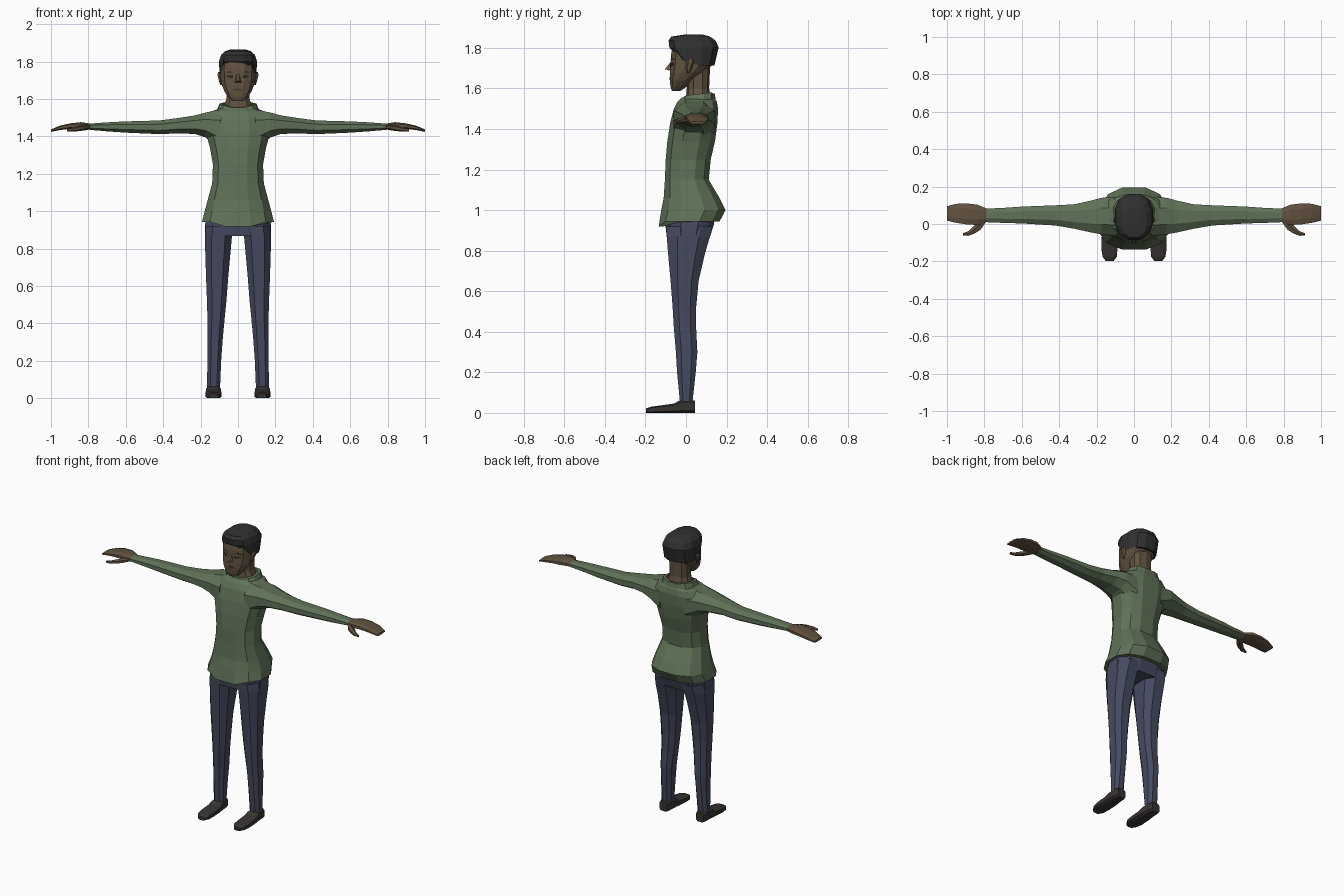
import bpy, bmesh, math
from mathutils import Vector
from mathutils.bvhtree import BVHTree


def material(name, rgb):
    m = bpy.data.materials.new(name)
    m.diffuse_color = (*rgb, 1)
    return m


SKIN = material("brown skin", (0.122, 0.084, 0.050))
SHIRT = material("green cloth", (0.115, 0.168, 0.095))
TROUSERS = material("navy cloth", (0.061, 0.069, 0.118))
HAIR = material("black hair", (0.030, 0.030, 0.031))
SHOE = material("dark leather", (0.038, 0.034, 0.032))
LIP = material("lip brown", (0.075, 0.045, 0.030))


def finish(name, bm, mat, mirror=False):
    bmesh.ops.recalc_face_normals(bm, faces=bm.faces)
    me = bpy.data.meshes.new(name)
    bm.to_mesh(me)
    bm.free()
    me.materials.append(mat)
    ob = bpy.data.objects.new(name, me)
    bpy.context.collection.objects.link(ob)
    if mirror:
        ob.modifiers.new("Mirror", 'MIRROR').use_mirror_merge = False
    return ob


def loft(name, axis, rings, mat, n=12, power=2.5, mirror=False, shape=None, caps=True):
    """Skin rings (t, a0, a1, b0, b1) along an axis; shape(ring, co) may bend points."""
    bm = bmesh.new()
    angles = [(i + 0.5) * 2 * math.pi / n for i in range(n)]
    unit = [[math.copysign(abs(f(a)) ** (2 / power), f(a)) for f in (math.cos, math.sin)]
            for a in angles]
    mu, mv = max(u[0] for u in unit), max(u[1] for u in unit)
    loops = []
    for k, (t, a0, a1, b0, b1) in enumerate(rings):
        loop = []
        for u, v in unit:
            a = (a0 + a1) / 2 + (a1 - a0) / 2 * u / mu
            b = (b0 + b1) / 2 + (b1 - b0) / 2 * v / mv
            co = {'x': Vector((t, a, b)), 'y': Vector((a, t, b)), 'z': Vector((a, b, t))}[axis]
            if shape:
                shape(k, co)
            loop.append(bm.verts.new(co))
        loops.append(loop)
    for p, q in zip(loops, loops[1:]):
        for i in range(n):
            j = (i + 1) % n
            bm.faces.new((p[i], p[j], q[j], q[i]))
    if caps:
        bm.faces.new(loops[0])
        bm.faces.new(loops[-1])
    return finish(name, bm, mat, mirror)


def body(rows):
    """Rows (z, half width, front, back) to symmetric rings."""
    return [(z, -w, w, f, b) for z, w, f, b in rows]


# Shirt body with a hem that dips at the front
def hem(k, co):
    if k == 0:
        co.z += -0.025 if co.y < -0.08 and abs(co.x) < 0.12 else 0.0


loft("shirt_body", 'z', body([
    (0.943, 0.192, -0.135, 0.165), (1.0, 0.178, -0.122, 0.195),
    (1.06, 0.162, -0.110, 0.165), (1.15, 0.138, -0.104, 0.112),
    (1.25, 0.134, -0.100, 0.122), (1.34, 0.150, -0.092, 0.143),
    (1.43, 0.175, -0.078, 0.155), (1.50, 0.165, -0.060, 0.158),
    (1.535, 0.135, -0.042, 0.152), (1.555, 0.09, -0.02, 0.14)]), SHIRT, shape=hem)

# Sleeves
loft("sleeve", 'x', [
    (0.09, -0.065, 0.145, 1.33, 1.545), (0.175, -0.055, 0.14, 1.395, 1.527),
    (0.23, -0.045, 0.125, 1.413, 1.512), (0.32, -0.025, 0.105, 1.416, 1.498),
    (0.42, -0.008, 0.10, 1.412, 1.485), (0.60, 0.003, 0.093, 1.42, 1.480),
    (0.70, 0.006, 0.086, 1.427, 1.475), (0.795, 0.010, 0.082, 1.435, 1.468)],
    SHIRT, n=8, power=2.2, mirror=True)


# Collar, lower at the front
def neckline(k, co):
    co.z += 0.12 * (co.y - 0.12) + (0.01 if abs(co.x) > 0.06 else 0)


loft("collar", 'z', body([(1.535, 0.112, -0.035, 0.147), (1.570, 0.098, -0.018, 0.142),
                          (1.570, 0.080, -0.002, 0.126), (1.535, 0.076, 0.0, 0.12)]),
     SHIRT, shape=neckline, caps=False)

# Hands and thumbs
loft("hand", 'x', [
    (0.775, 0.022, 0.076, 1.438, 1.464), (0.80, 0.005, 0.088, 1.438, 1.470),
    (0.84, -0.005, 0.104, 1.440, 1.476), (0.895, -0.002, 0.110, 1.441, 1.470),
    (0.95, 0.006, 0.108, 1.434, 1.458), (1.0, 0.018, 0.095, 1.424, 1.437)],
    SKIN, n=8, mirror=True)
loft("thumb", 'x', [
    (0.79, 0.012, 0.05, 1.438, 1.462), (0.82, -0.030, 0.03, 1.432, 1.462),
    (0.85, -0.050, -0.005, 1.428, 1.456), (0.885, -0.063, -0.038, 1.425, 1.447),
    (0.915, -0.062, -0.050, 1.425, 1.440)], SKIN, n=6, power=2, mirror=True)

# Trousers
loft("hips", 'z', body([(0.868, 0.177, -0.095, 0.118), (0.93, 0.176, -0.102, 0.138),
                        (1.0, 0.160, -0.098, 0.140)]), TROUSERS)
loft("trouser_leg", 'z', [
    (0.055, 0.096, 0.165, -0.030, 0.032), (0.20, 0.090, 0.164, -0.044, 0.048),
    (0.30, 0.083, 0.164, -0.050, 0.056), (0.42, 0.072, 0.163, -0.060, 0.050),
    (0.52, 0.062, 0.166, -0.066, 0.050), (0.65, 0.052, 0.171, -0.076, 0.062),
    (0.78, 0.040, 0.175, -0.088, 0.092), (0.87, 0.032, 0.177, -0.095, 0.118),
    (0.92, 0.02, 0.172, -0.098, 0.13)], TROUSERS, n=8, mirror=True)

# Shoes
loft("shoe", 'y', [
    (0.045, 0.105, 0.160, 0.0, 0.060), (0.020, 0.096, 0.168, 0.0, 0.066),
    (-0.030, 0.092, 0.170, 0.0, 0.062), (-0.060, 0.090, 0.172, 0.0, 0.046),
    (-0.130, 0.088, 0.175, 0.0, 0.036), (-0.175, 0.092, 0.168, 0.0, 0.030),
    (-0.197, 0.108, 0.152, 0.0, 0.022)], SHOE, n=8, power=4, mirror=True)

# Neck and head
loft("neck", 'z', body([(1.52, 0.085, -0.015, 0.135), (1.555, 0.078, 0.0, 0.122),
                        (1.60, 0.062, 0.004, 0.114), (1.73, 0.066, 0.0, 0.120)]), SKIN, n=10)
head = loft("head", 'z', body([
    (1.588, 0.030, -0.070, -0.028), (1.610, 0.052, -0.077, 0.005),
    (1.640, 0.072, -0.079, 0.035), (1.675, 0.086, -0.079, 0.085),
    (1.715, 0.093, -0.076, 0.130), (1.765, 0.095, -0.074, 0.145),
    (1.815, 0.090, -0.066, 0.140), (1.84, 0.06, -0.03, 0.10)]), SKIN)
loft("ear", 'z', [(1.675, 0.085, 0.095, 0.004, 0.018), (1.70, 0.084, 0.103, -0.002, 0.030),
                  (1.73, 0.085, 0.110, 0.000, 0.042), (1.745, 0.085, 0.105, 0.010, 0.036)],
     SKIN, n=6, power=2, mirror=True)

# Nose wedge
bm = bmesh.new()
nose = [bm.verts.new(p) for p in ((-0.007, -0.072, 1.735), (0.007, -0.072, 1.735),
                                  (0.022, -0.070, 1.685), (-0.022, -0.070, 1.685),
                                  (0.007, -0.104, 1.695), (-0.007, -0.104, 1.695))]
for f in ((0, 1, 4, 5), (1, 2, 4), (0, 5, 3), (5, 4, 2, 3), (0, 3, 2, 1)):
    bm.faces.new([nose[i] for i in f])
finish("nose", bm, SKIN)


# Hair with a high fringe, sideburns and a low back edge
def hairline(k, co):
    if k == 0:
        co.z = 1.797 if co.y < -0.03 else (1.735 if co.y < 0.05 else 1.712)


loft("hair", 'z', body([(1.72, 0.099, -0.078, 0.140), (1.803, 0.101, -0.082, 0.161),
                        (1.836, 0.090, -0.086, 0.146), (1.856, 0.068, -0.072, 0.118),
                        (1.865, 0.040, -0.010, 0.085)]), HAIR, shape=hairline)

# Facial details projected on the head
tree = BVHTree.FromPolygons([v.co for v in head.data.vertices],
                            [p.vertices[:] for p in head.data.polygons])


def plate(name, outline, mat, mirror=True):
    bm = bmesh.new()
    verts = []
    for x, z in outline:
        hit = tree.ray_cast(Vector((x, -1, z)), Vector((0, 1, 0)))[0]
        verts.append(bm.verts.new((x, hit.y - 0.003, z)))
    bm.faces.new(verts)
    ob = finish(name, bm, mat, mirror)
    ob.modifiers.new("Thickness", 'SOLIDIFY').thickness = 0.004


plate("eye", [(0.026, 1.720), (0.036, 1.728), (0.052, 1.728), (0.062, 1.719),
              (0.050, 1.712), (0.036, 1.712)], HAIR)
plate("eyebrow", [(0.020, 1.741), (0.045, 1.750), (0.068, 1.741), (0.045, 1.743)], HAIR)
plate("mouth", [(-0.030, 1.650), (-0.008, 1.656), (0.008, 1.656), (0.030, 1.650),
                (0.012, 1.642), (-0.012, 1.642)], LIP, mirror=False)
